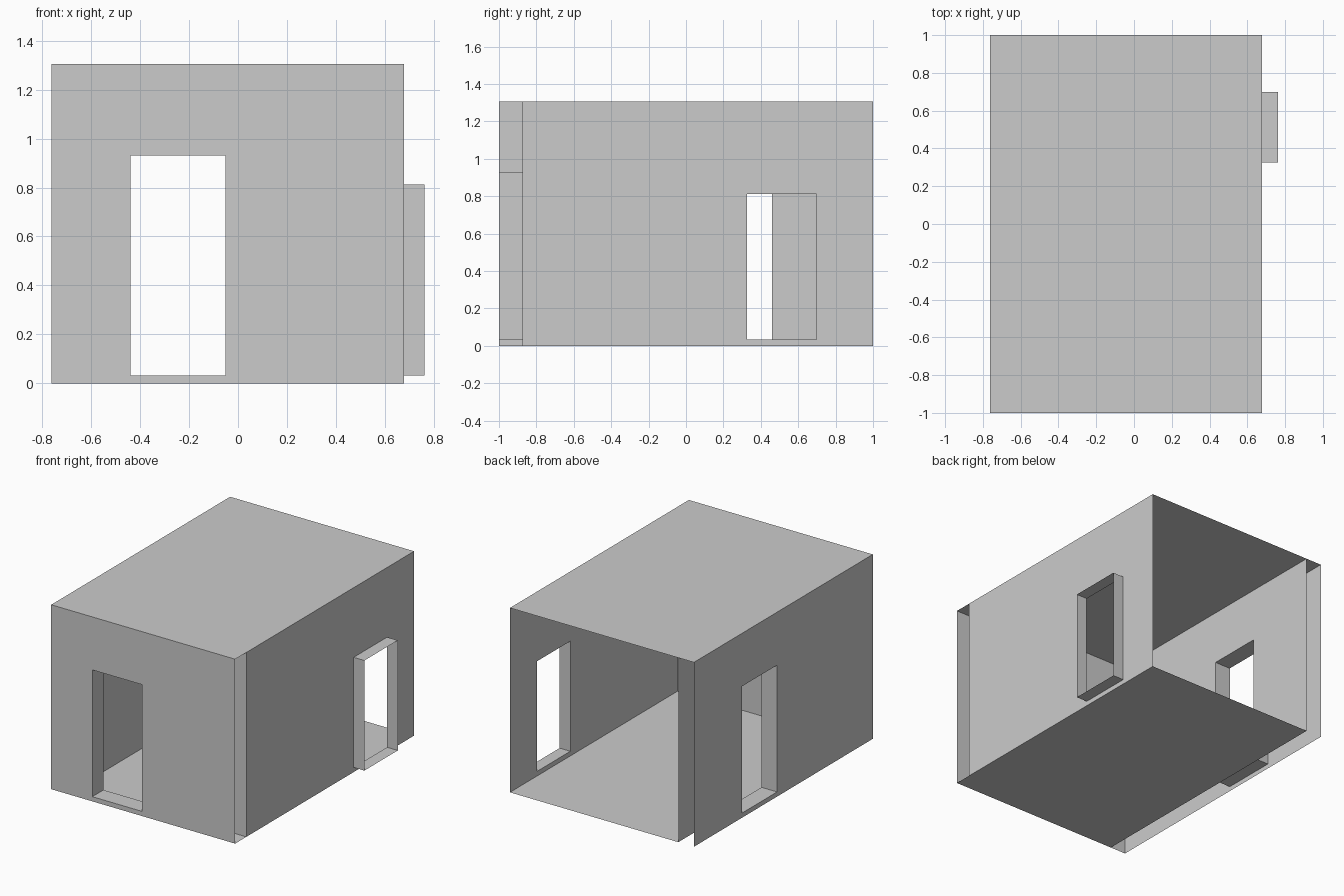
import bpy

if "Cube" in bpy.data.objects:
    bpy.data.objects.remove(bpy.data.objects["Cube"])

X0, XI, X1 = -0.762, -0.64, 0.678    # left outer, left inner, right
XR = 0.762                           # outer edge of right doorway
Y0, YI, Y1 = -1.0, -0.875, 1.0       # front outer, front inner, open back
H, SILL = 1.305, 0.033


def make(name, verts, faces):
    mesh = bpy.data.meshes.new(name)
    mesh.from_pydata(verts, [], faces)
    obj = bpy.data.objects.new(name, mesh)
    bpy.context.collection.objects.link(obj)
    return obj


def loop(axis, pos, rect):
    """Rectangle (u0, u1, z0, z1) on the plane axis = pos."""
    u0, u1, z0, z1 = rect
    pts = [(u0, z0), (u1, z0), (u1, z1), (u0, z1)]
    return [(pos, u, z) if axis == 'x' else (u, pos, z) for u, z in pts]


def bridge(name, a, b, flip=False):
    """Four quads joining two rectangles."""
    faces = [(i, (i + 1) % 4, 4 + (i + 1) % 4, 4 + i) for i in range(4)]
    if flip:
        faces = [f[::-1] for f in faces]
    return make(name, a + b, faces)


def wall(name, axis, pos, rect, hole, flip=False):
    return bridge(name, loop(axis, pos, rect), loop(axis, pos, hole), flip)


def reveal(name, axis, p0, p1, hole, flip=False):
    return bridge(name, loop(axis, p0, hole), loop(axis, p1, hole), flip)


def slab(name, x0, x1, y0, y1, z, flip=False):
    face = (0, 1, 2, 3)
    return make(name, [(x0, y0, z), (x1, y0, z), (x1, y1, z), (x0, y1, z)],
                [face[::-1] if flip else face])


front_hole = (-0.44, -0.052, SILL, 0.93)
left_hole = (0.07, 0.46, SILL, 0.93)
right_hole = (0.325, 0.698, SILL, 0.812)

# Front: outer and inner skins joined by the doorway lining
wall("front_outer_wall", 'y', Y0, (X0, X1, 0, H), front_hole)
wall("front_inner_wall", 'y', YI, (XI, X1, 0, H), front_hole, True)
reveal("front_doorway_lining", 'y', Y0, YI, front_hole, True)

# Left: outer and inner skins joined by the doorway lining
wall("left_outer_wall", 'x', X0, (Y0, Y1, 0, H), left_hole, True)
wall("left_inner_wall", 'x', XI, (YI, Y1, 0, H), left_hole)
reveal("left_doorway_lining", 'x', X0, XI, left_hole)

# Right: single skin with the lining sticking outwards
wall("right_inner_wall", 'x', X1, (YI, Y1, 0, H), right_hole, True)
reveal("right_doorway_lining", 'x', X1, XR, right_hole)

# Floor and roof sheets; the back stays open
slab("floor", XI, X1, Y0, Y1, 0)
slab("roof", X0, X1, Y0, Y1, H)
